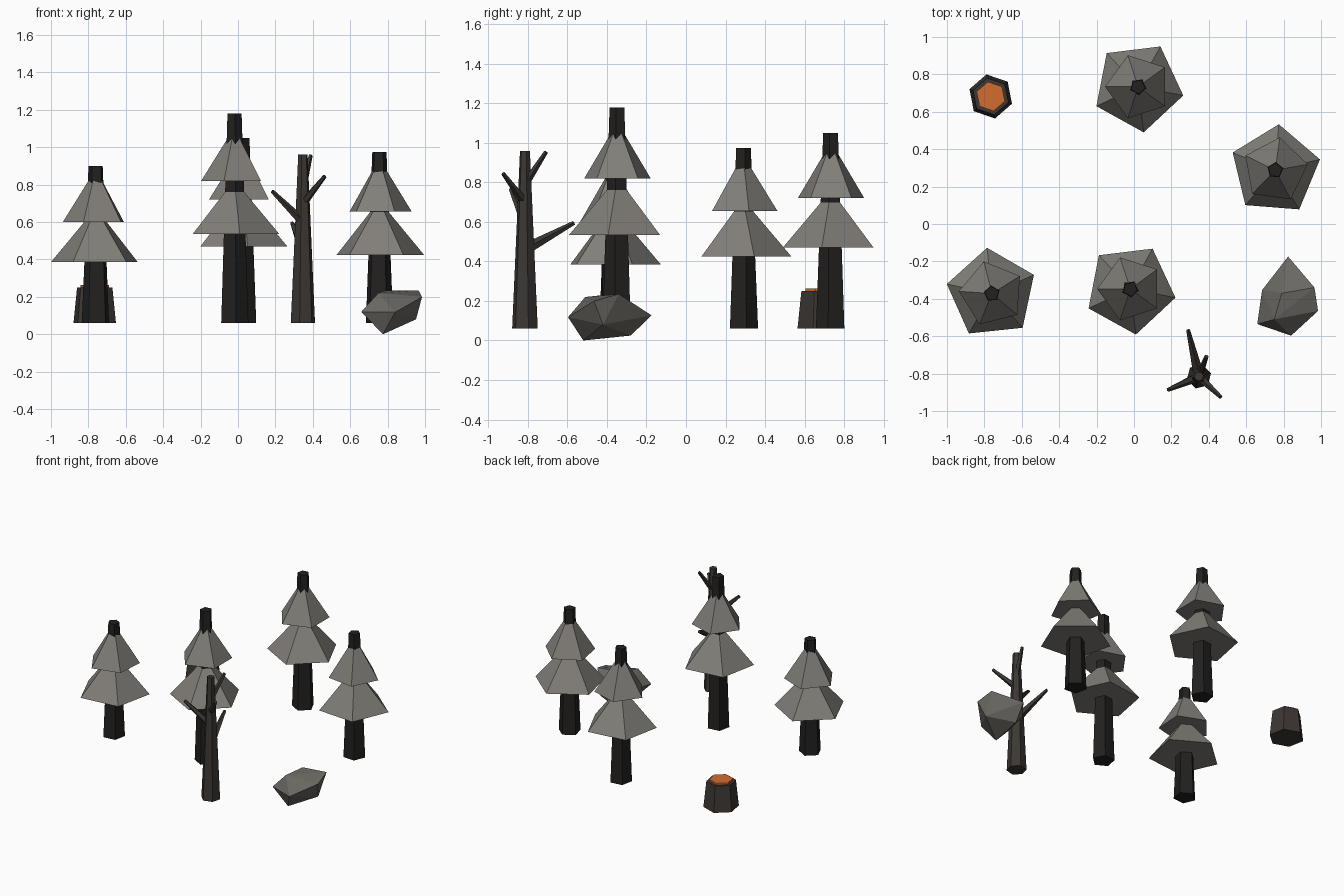
import bpy, bmesh
from math import cos, sin, radians, tau
from mathutils import Vector

if "Cube" in bpy.data.objects:
    bpy.data.objects.remove(bpy.data.objects["Cube"])


def material(name, rgb):
    m = bpy.data.materials.new(name)
    m.diffuse_color = (*rgb, 1)
    m.use_nodes = True
    m.node_tree.nodes["Principled BSDF"].inputs["Base Color"].default_value = m.diffuse_color
    return m


BARK = material("dark_bark", (0.016, 0.015, 0.014))
WOOD = material("grey_bark", (0.045, 0.038, 0.033))
LEAF = material("foliage", (0.22, 0.21, 0.19))
STONE = material("stone", (0.14, 0.135, 0.12))
CUT = material("cut_wood", (0.65, 0.15, 0.03))


def make_object(name, bm, mat):
    bmesh.ops.recalc_face_normals(bm, faces=bm.faces)
    me = bpy.data.meshes.new(name)
    bm.to_mesh(me)
    bm.free()
    me.materials.append(mat)
    ob = bpy.data.objects.new(name, me)
    bpy.context.collection.objects.link(ob)
    return ob


def tapered(bm, a, b, r1, r2, sides, angle=0):
    """Closed tapered prism from a to b; r2 = 0 gives a pointed cone."""
    a, b = Vector(a), Vector(b)
    q = Vector((0, 0, 1)).rotation_difference(b - a)
    dirs = [q @ Vector((cos(radians(angle) + tau * i / sides),
                        sin(radians(angle) + tau * i / sides), 0)) for i in range(sides)]
    low = [bm.verts.new(a + d * r1) for d in dirs]
    high = [bm.verts.new(b + d * r2) for d in dirs] if r2 else [bm.verts.new(b)]
    bm.faces.new(low[::-1])
    if r2:
        bm.faces.new(high)
    for i in range(sides):
        j = (i + 1) % sides
        bm.faces.new((low[i], low[j], high[j], high[i]) if r2 else (low[i], low[j], high[0]))


def prism(name, mat, *args):
    bm = bmesh.new()
    tapered(bm, *args)
    return make_object(name, bm, mat)


GROUND = 0.06

# Pines: x, y, trunk top, lower tier z, upper tier z, lower angle, upper angle
pines = [
    (-0.76, -0.372, 0.90, 0.385, 0.60, 24, 32),
    (-0.02, -0.347, 1.18, 0.535, 0.82, 61, 36),
    (0.755, 0.288, 0.975, 0.425, 0.655, 13.5, 10),
    (0.022, 0.734, 1.05, 0.47, 0.72, 61, 36),
]
for n, (x, y, top, z1, z2, a1, a2) in enumerate(pines, 1):
    prism(f"pine_trunk_{n}", BARK, (x, y, GROUND), (x, y, top), 0.077, 0.04, 5, a1)
    prism(f"pine_lower_tier_{n}", LEAF, (x, y, z1), (x, y, z1 + 0.29), 0.246, 0, 5, a1)
    prism(f"pine_upper_tier_{n}", LEAF, (x, y, z2), (x, y, z2 + 0.285), 0.177, 0, 5, a2)

# Bare tree: trunk and four branches
tx, ty = 0.347, -0.815
prism("bare_trunk", WOOD, (tx, ty, GROUND), (tx, ty, 0.96), 0.067, 0.026, 6, 15)
branches = [
    (0.46, (0.289, -0.567, 0.595), 0.031),
    (0.60, (0.182, -0.886, 0.765), 0.026),
    (0.70, (0.464, -0.925, 0.845), 0.023),
    (0.79, (0.388, -0.708, 0.955), 0.021),
]
for n, (z, tip, r) in enumerate(branches, 1):
    prism(f"bare_branch_{n}", WOOD, (tx, ty, z), tip, r, 0.011, 5)

# Stump with exposed cut face
sx, sy = -0.766, 0.682
prism("stump", WOOD, (sx, sy, GROUND), (sx, sy, 0.25), 0.12, 0.1, 6, 41)
prism("stump_cut_face", CUT, (sx, sy, 0.23), (sx, sy, 0.263), 0.08, 0.08, 6, 41)

# Faceted boulder as the hull of a few corner points
bm = bmesh.new()
for p in [(0.824, -0.174, 0.127), (0.84, -0.597, 0.118), (0.659, -0.535, 0.12),
          (0.685, -0.353, 0.14), (0.984, -0.465, 0.20), (0.965, -0.34, 0.235),
          (0.75, -0.51, 0.22), (0.79, -0.37, 0.235), (0.775, -0.52, 0.0),
          (0.80, -0.28, 0.025), (0.952, -0.42, 0.08)]:
    bm.verts.new(p)
bmesh.ops.convex_hull(bm, input=bm.verts)
make_object("boulder", bm, STONE)
